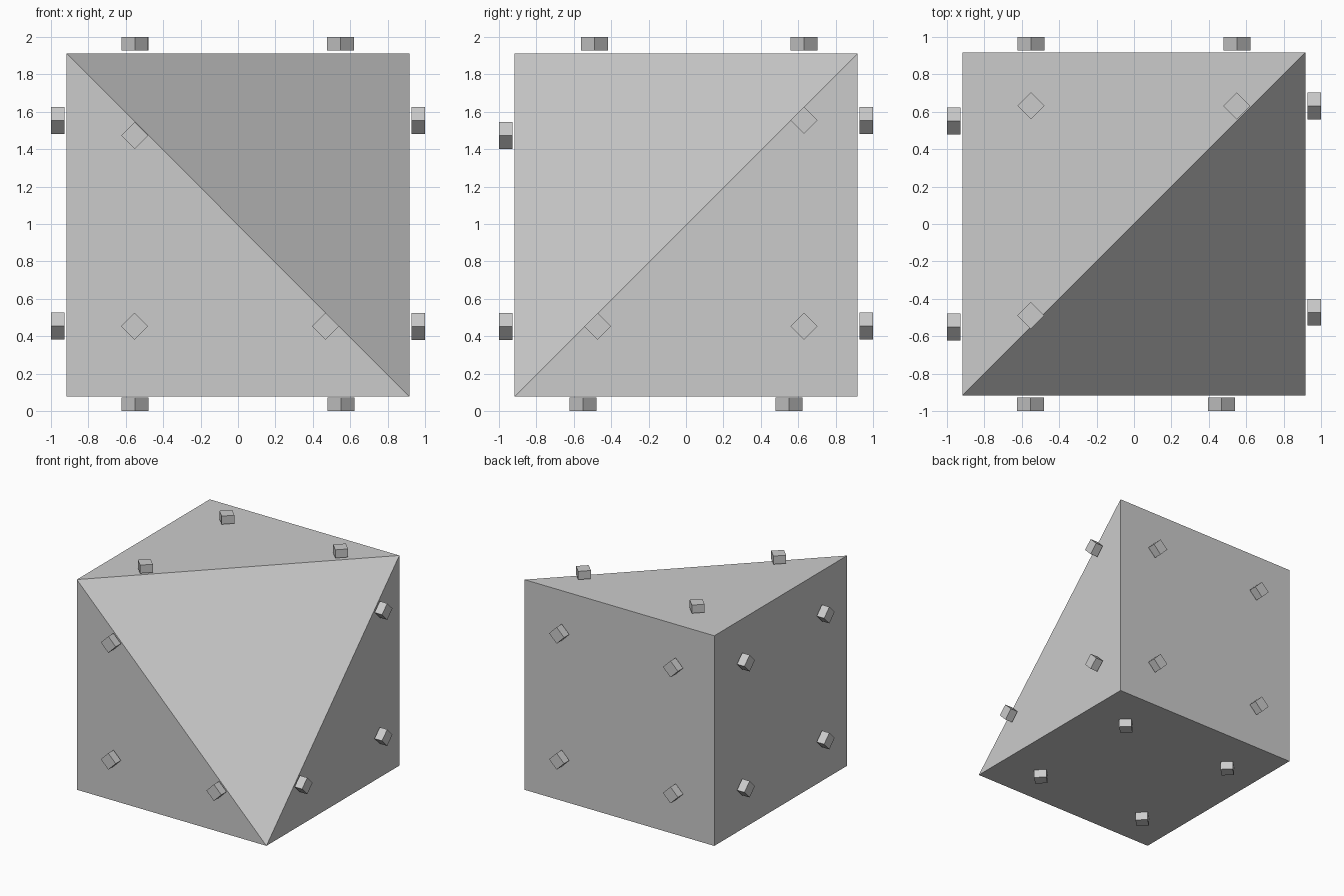
import bpy, bmesh
from itertools import product
from mathutils import Vector

if "Cube" in bpy.data.objects:
    bpy.data.objects.remove(bpy.data.objects["Cube"])

LO = Vector((-0.916, -0.916, 0.077))   # body limits
HI = Vector((0.916, 0.918, 1.912))
STUD_R, STUD_T = 0.072, 0.072          # half diagonal and thickness


def cut_cube():
    # Cube whose front right top corner is sliced off through its neighbours
    bm = bmesh.new()
    for sx, sy, sz in product((0, 1), repeat=3):
        if (sx, sy, sz) != (1, 0, 1):
            bm.verts.new(((LO, HI)[sx].x, (LO, HI)[sy].y, (LO, HI)[sz].z))
    bmesh.ops.convex_hull(bm, input=bm.verts[:])
    bmesh.ops.dissolve_limit(bm, angle_limit=0.01, verts=bm.verts[:], edges=bm.edges[:])
    bmesh.ops.recalc_face_normals(bm, faces=bm.faces[:])
    mesh = bpy.data.meshes.new("body")
    bm.to_mesh(mesh)
    bm.free()
    bpy.context.collection.objects.link(bpy.data.objects.new("body", mesh))


def stud(name, centre, normal):
    # Small four-sided block turned 45 degrees on its face
    bpy.ops.mesh.primitive_cylinder_add(
        vertices=4, radius=STUD_R, depth=STUD_T, location=centre,
        rotation=Vector((0, 0, 1)).rotation_difference(Vector(normal)).to_euler())
    bpy.context.object.name = name


cut_cube()

# Studs: three on each cut face, four on each full face
S = 1 - STUD_T / 2
GRID = list(product((-0.55, 0.55), repeat=2))
for x, z in ((-0.553, 1.473), (-0.553, 0.453), (0.467, 0.453)):
    stud("front_stud", (x, -S, z), (0, -1, 0))
for y, z in ((-0.472, 0.453), (0.631, 0.453), (0.631, 1.554)):
    stud("right_stud", (S, y, z), (1, 0, 0))
for x, y in ((-0.55, 0.632), (0.549, 0.631), (-0.552, -0.49)):
    stud("top_stud", (x, y, 1 + S), (0, 0, 1))
for a, b in GRID:
    stud("back_stud", (a, S, b + 1.004), (0, 1, 0))
    stud("left_stud", (-S, a, b + 1.004), (-1, 0, 0))
    stud("bottom_stud", (a, b, 1 - S), (0, 0, -1))
